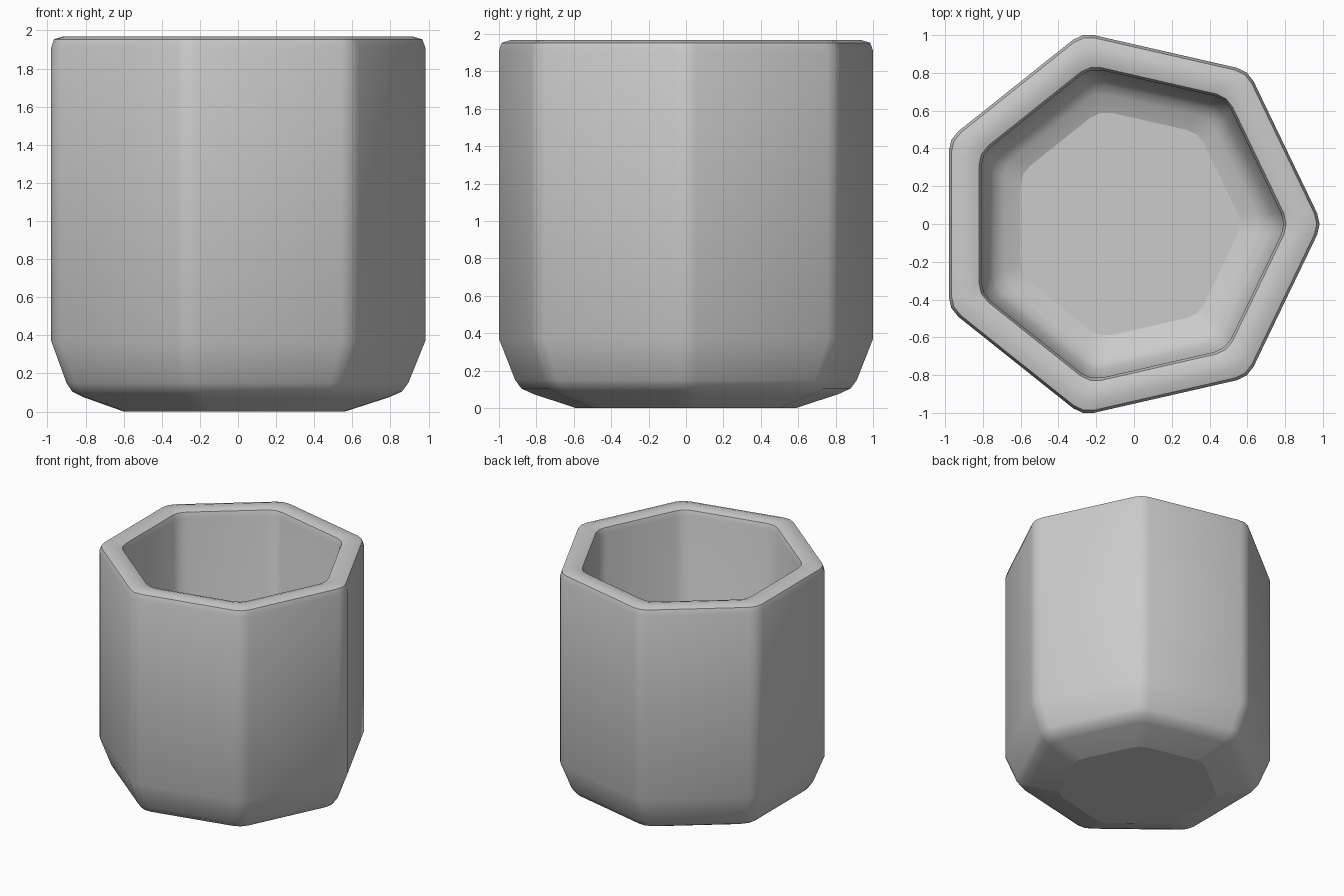
import bpy, bmesh, math

if "Cube" in bpy.data.objects:
    bpy.data.objects.remove(bpy.data.objects["Cube"])

SIDES = 7
HALF = math.pi / SIDES
CX = -0.043          # centres the seven-sided outline in x
ROUND = 0.13         # corner radius of the outline

# Wall profile (distance to flat side, height): outer base, rim, inner floor
PROFILE = [
    (0.557, 0.0), (0.767, 0.075), (0.827, 0.105), (0.857, 0.15), (0.937, 0.37),
    (0.937, 1.91), (0.923, 1.953), (0.88, 1.967),
    (0.82, 1.967), (0.778, 1.953), (0.765, 1.91),
    (0.765, 0.40), (0.722, 0.29), (0.695, 0.245), (0.645, 0.212), (0.557, 0.175),
]


def ring(bm, flat, z):
    """Heptagon with two-segment rounded corners."""
    verts = []
    centre = (flat - ROUND) / math.cos(HALF)
    for i in range(SIDES):
        a = 2 * HALF * i
        for k in (-1, 0, 1):
            b = a + k * HALF
            verts.append(bm.verts.new((
                CX + centre * math.cos(a) + ROUND * math.cos(b),
                centre * math.sin(a) + ROUND * math.sin(b), z)))
    return verts


# Pot: rings bridged along the profile, closed by base and inner floor
bm = bmesh.new()
rings = [ring(bm, f, z) for f, z in PROFILE]
n = SIDES * 3
for lo, hi in zip(rings, rings[1:]):
    for i in range(n):
        j = (i + 1) % n
        bm.faces.new((lo[i], lo[j], hi[j], hi[i]))
bm.faces.new(rings[0][::-1])
bm.faces.new(rings[-1])
bmesh.ops.recalc_face_normals(bm, faces=bm.faces)
mesh = bpy.data.meshes.new("pot")
bm.to_mesh(mesh)
bm.free()
pot = bpy.data.objects.new("pot", mesh)
bpy.context.collection.objects.link(pot)

# Smooth sides, crisp rim lines and flat base
bpy.context.view_layer.objects.active = pot
pot.select_set(True)
bpy.ops.object.shade_smooth_by_angle(angle=math.radians(32))
flat_keys = {k for p in mesh.polygons if len(p.vertices) > 4 for k in p.edge_keys}
for e in mesh.edges:
    if e.key in flat_keys:
        e.use_edge_sharp = True
